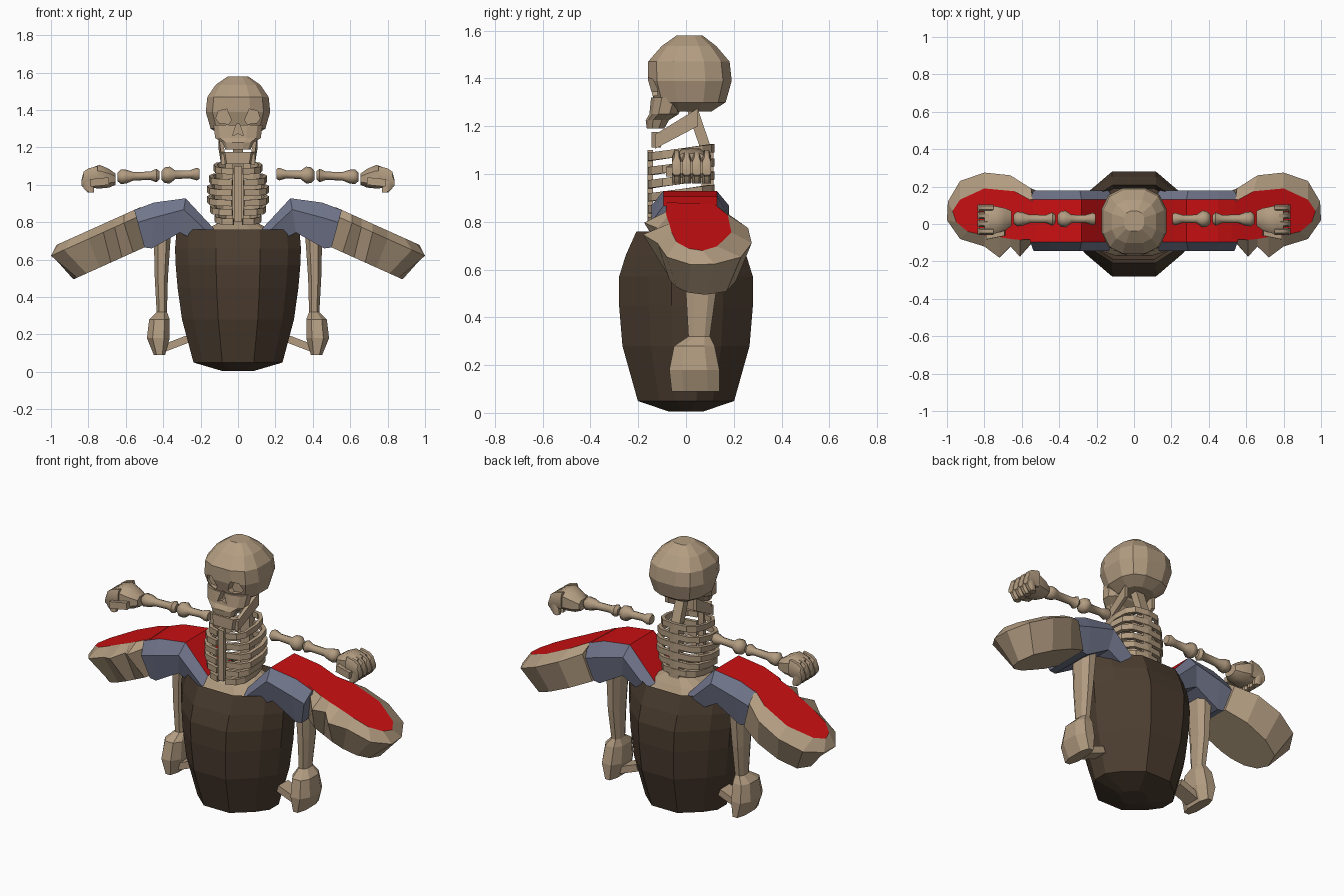
import bpy, bmesh, math
from mathutils import Vector

if "Cube" in bpy.data.objects:
    bpy.data.objects.remove(bpy.data.objects["Cube"])


def material(name, rgb):
    m = bpy.data.materials.new(name)
    m.diffuse_color = (*rgb, 1)
    m.use_nodes = True
    m.node_tree.nodes["Principled BSDF"].inputs["Base Color"].default_value = m.diffuse_color
    return m


BONE = material("bone tan", (0.45, 0.335, 0.22))
WOOD = material("dark brown", (0.070, 0.046, 0.029))
RED = material("red", (0.60, 0.005, 0.006))
BLUE = material("slate blue", (0.165, 0.18, 0.26))


def loft(name, rings, mats, paint=None, smooth=0):
    """Skin equal-sized rings, cap both ends; paint(ring, side) picks the material."""
    bm = bmesh.new()
    vs = [[bm.verts.new(p) for p in r] for r in rings]
    n = len(rings[0])
    for i in range(len(rings) - 1):
        for j in range(n):
            k = (j + 1) % n
            f = bm.faces.new((vs[i][j], vs[i][k], vs[i + 1][k], vs[i + 1][j]))
            f.material_index = paint(i, j) if paint else 0
    for tag, ring in ((-1, vs[0]), (-2, vs[-1])):
        f = bm.faces.new(ring)
        f.material_index = paint(tag, 0) if paint else 0
    bmesh.ops.recalc_face_normals(bm, faces=bm.faces)
    me = bpy.data.meshes.new(name)
    bm.to_mesh(me)
    bm.free()
    for m in mats:
        me.materials.append(m)
    ob = bpy.data.objects.new(name, me)
    bpy.context.collection.objects.link(ob)
    if smooth:
        bpy.ops.object.select_all(action='DESELECT')
        ob.select_set(True)
        bpy.context.view_layer.objects.active = ob
        bpy.ops.object.shade_smooth_by_angle(angle=math.radians(smooth))
    return ob


def oval(z, hw, y0, y1, n=12, e=0.75):
    """Horizontal rounded-box ring."""
    pts = []
    for k in range(n):
        a = 2 * math.pi * (k + 0.5) / n
        c, s = math.cos(a), math.sin(a)
        c, s = (math.copysign(abs(v) ** e, v) for v in (c, s))
        pts.append((hw * c, (y0 + y1) / 2 + (y1 - y0) / 2 * s, z))
    return pts


def chamfered(a0, a1, b0, b1, c=0.25):
    """Eight-cornered rectangle in two axes."""
    da, db = (a1 - a0) * c, (b1 - b0) * c
    return [(a0 + da, b0), (a1 - da, b0), (a1, b0 + db), (a1, b1 - db),
            (a1 - da, b1), (a0 + da, b1), (a0, b1 - db), (a0, b0 + db)]


def bar(name, p, q, w, h, mat=BONE, side=(0, 1, 0)):
    """Square strut from p to q."""
    p, q, u = Vector(p), Vector(q), Vector(side)
    v = (q - p).cross(u).normalized()
    ring = [u * w + v * h, u * -w + v * h, u * -w - v * h, u * w - v * h]
    return loft(name, [[p + o for o in ring], [q + o for o in ring]], [mat])


# Barrel body: faceted, bulging, closed low inside the mouth
quarter = [(0.34, 0.06), (0.27, 0.155), (0.12, 0.28)]
plan = (quarter + [(-x, y) for x, y in quarter[::-1]]
        + [(-x, -y) for x, y in quarter] + [(x, -y) for x, y in quarter[::-1]])
levels = [(0.005, 0.25, 0.25), (0.05, 0.70, 0.72), (0.28, 0.88, 0.95), (0.45, 0.95, 1.0),
          (0.57, 0.98, 1.0), (0.66, 0.99, 0.9), (0.76, 0.965, 0.74), (0.70, 0.90, 0.68)]
loft("barrel_body", [[(x * a, y * b, z) for x, y in plan] for z, a, b in levels], [WOOD])

# Pelvis mound in the barrel mouth
loft("pelvis", [oval(0.69, 0.28, -0.18, 0.18), oval(0.765, 0.17, -0.13, 0.14),
                oval(0.81, 0.08, -0.04, 0.11)], [BONE])

# Ribs, breastbone and spine
for i, (z, hw) in enumerate([(1.09, 0.13), (1.03, 0.155), (0.975, 0.165),
                             (0.92, 0.165), (0.87, 0.15), (0.82, 0.125)]):
    rings = []
    for k in range(13):
        a = math.radians(-84 + 348 * k / 12)
        c, s = math.cos(a), math.sin(a)
        c = math.copysign(abs(c) ** 0.7, c)
        s = math.copysign(abs(s) ** 0.7, s)
        rings.append([(hw * f * c, -0.02 + 0.14 * f * s, z + 0.018 * s + d)
                      for f, d in ((1, -0.017), (1, 0.017), (0.86, 0.017), (0.86, -0.017))])
    loft(f"rib_{i + 1}", rings, [BONE])
bar("breastbone", (0, -0.15, 0.80), (0, -0.15, 1.10), 0.012, 0.018)
bar("spine", (0, 0.09, 0.76), (0, 0.09, 1.12), 0.025, 0.03)
bar("neck", (0, 0.085, 1.10), (0, 0.02, 1.29), 0.022, 0.028, side=(0, 0.94, 0.33))

# Skull: cranium and face, with sockets cut in
cranium = loft("cranium", [oval(1.262, 0.09, -0.10, 0.11), oval(1.30, 0.15, -0.135, 0.17),
                           oval(1.39, 0.177, -0.163, 0.196), oval(1.47, 0.168, -0.163, 0.187),
                           oval(1.535, 0.122, -0.105, 0.13), oval(1.58, 0.055, -0.04, 0.07)], [BONE])
face = loft("face", [oval(1.19, 0.07, -0.165, -0.09), oval(1.225, 0.085, -0.17, -0.07),
                     oval(1.25, 0.125, -0.155, -0.03), oval(1.32, 0.135, -0.148, 0.0)], [BONE])


def cut(target, name, outline):
    tool = loft(name, [[(x, -0.25, z) for x, z in outline], [(x, -0.105, z) for x, z in outline]], [BONE])
    mod = target.modifiers.new(name, 'BOOLEAN')
    mod.operation, mod.solver, mod.object = 'DIFFERENCE', 'EXACT', tool
    bpy.ops.object.select_all(action='DESELECT')
    target.select_set(True)
    bpy.context.view_layer.objects.active = target
    bpy.ops.object.modifier_apply(modifier=name)
    bpy.data.objects.remove(tool)


for s in (-1, 1):
    cut(cranium, "eye_socket", [(s * x, z) for x, z in
        ((0.035, 1.345), (0.05, 1.325), (0.10, 1.33), (0.118, 1.355), (0.105, 1.395), (0.06, 1.405))])
for part in (cranium, face):
    cut(part, "nose_socket", [(-0.03, 1.262), (0, 1.275), (0.03, 1.262), (0.008, 1.325), (-0.008, 1.325)])

# Lower jaw: two side plates and a chin
for s in (-1, 1):
    loft("jaw_side", [[(s * x, y, z) for x in (xo, xo - 0.02) for z in (zs if x == xo else zs[::-1])]
                      for xo, y, zs in ((0.09, -0.13, (1.105, 1.165)), (0.105, 0.05, (1.20, 1.275)))], [BONE])
loft("chin", [[(x * f, y, z) for x, y in ((-0.095, -0.105), (-0.07, -0.145), (0.07, -0.145),
                                          (0.095, -0.105))] for f, z in ((0.85, 1.11), (1, 1.175))], [BONE])

# Outline of the outer pad: rim, red top and underside, as (length, depth)
RIM = [(.53, -.08), (.61, -.175), (.66, -.12), (.72, -.18), (.80, -.12), (.93, -.08), (1.0, .02),
       (.995, .12), (.93, .23), (.80, .275), (.66, .26), (.55, .19)]
TOP = [(.52, -.08), (.61, -.085), (.66, -.08), (.72, -.07), (.80, -.06), (.89, -.04), (.95, .01),
       (.97, .07), (.93, .13), (.80, .19), (.64, .175), (.54, .12)]
LOW = [(.50, -.05), (.56, -.08), (.62, -.08), (.68, -.08), (.74, -.07), (.81, -.04), (.86, .01),
       (.88, .08), (.85, .17), (.75, .21), (.62, .21), (.50, .17)]


def slope(x):
    return 0.868 - 0.45 * (x - 0.55)


for s, tag in ((-1, "left"), (1, "right")):
    # Outer pad with red top
    loft(f"{tag}_pad", [[(s * x, y, slope(x) - d) for x, y in line]
                        for line, d in ((LOW, 0.225), (RIM, 0.045), (TOP, 0))],
         [BONE, RED], lambda i, j: int(i == -2))

    # Shoulder arch with red strip on top
    rings = []
    for tx, tz, bx, bz in ((0.11, 0.745, 0.19, 0.68), (0.28, 0.928, 0.31, 0.745),
                           (0.45, 0.905, 0.46, 0.66), (0.555, 0.865, 0.50, 0.665)):
        section = [(-0.095, 0), (0.13, 0), (0.18, 0.33), (0.155, 1), (-0.115, 1), (-0.145, 0.33)]
        rings.append([(s * (tx + (bx - tx) * t), y, tz + (bz - tz) * t) for y, t in section])
    loft(f"{tag}_shoulder", rings, [BLUE, RED], lambda i, j: int(i >= 0 and j == 0))

    # Hanging leg with heavy end and strut to the barrel
    legs = [(0.72, .36, .45, -.01, .14), (0.5, .375, .445, 0, .125), (0.32, .38, .435, .01, .10),
            (0.28, .365, .475, -.05, .12), (0.18, .365, .487, -.07, .14), (0.09, .39, .45, -.06, .14)]
    loft(f"{tag}_leg", [[(s * x, y, z) for x, y in chamfered(*r)] for z, *r in legs], [BONE])
    bar(f"{tag}_leg_strut", (s * 0.27, 0.03, 0.175), (s * 0.40, 0.03, 0.125), 0.045, 0.02)

    # Floating arm bones
    for part, profile in (
            ("upper_arm", [(.205, .026), (.22, .034), (.26, .021), (.335, .023), (.365, .045),
                           (.39, .042), (.41, .022)]),
            ("forearm", [(.42, .022), (.437, .036), (.47, .022), (.56, .023), (.595, .036),
                         (.625, .040), (.645, .022)])):
        loft(f"{tag}_{part}", [[(s * x, 0.027 + r * math.cos(k * math.pi / 4),
                                 1.065 - 0.035 * x + r * math.sin(k * math.pi / 4)) for k in range(8)]
                               for x, r in profile], [BONE], smooth=50)

    # Fist: palm, four curled fingers and a thumb
    palm = [(.655, -.01, .07, 1.0, 1.06), (.69, -.035, .085, .985, 1.085),
            (.74, -.05, .095, .98, 1.107), (.80, -.055, .10, .985, 1.085)]
    loft(f"{tag}_palm", [[(s * x, y, z) for y, z in chamfered(*r)] for x, *r in palm], [BONE], smooth=40)
    for k in range(4):
        y = -0.058 + 0.042 * k
        curl = [(.75, 1.0, 1.10), (.80, 1.0, 1.088), (.825, .985, 1.07), (.836, .995, 1.03)]
        loft(f"{tag}_finger_{k + 1}", [[(s * x, b, c) for b, c in chamfered(y, y + .037, z0, z1)]
                                       for x, z0, z1 in curl], [BONE], smooth=40)
        loft(f"{tag}_fingertip_{k + 1}", [[(s * a, b, z) for a, b in chamfered(x0, x1, y, y + .037)]
                                          for z, x0, x1 in ((1.02, .78, .836), (.98, .77, .825),
                                                            (.96, .77, .805))], [BONE], smooth=40)
    bar(f"{tag}_thumb", (s * 0.69, -0.045, 1.02), (s * 0.79, -0.065, 1.01), 0.018, 0.02)
